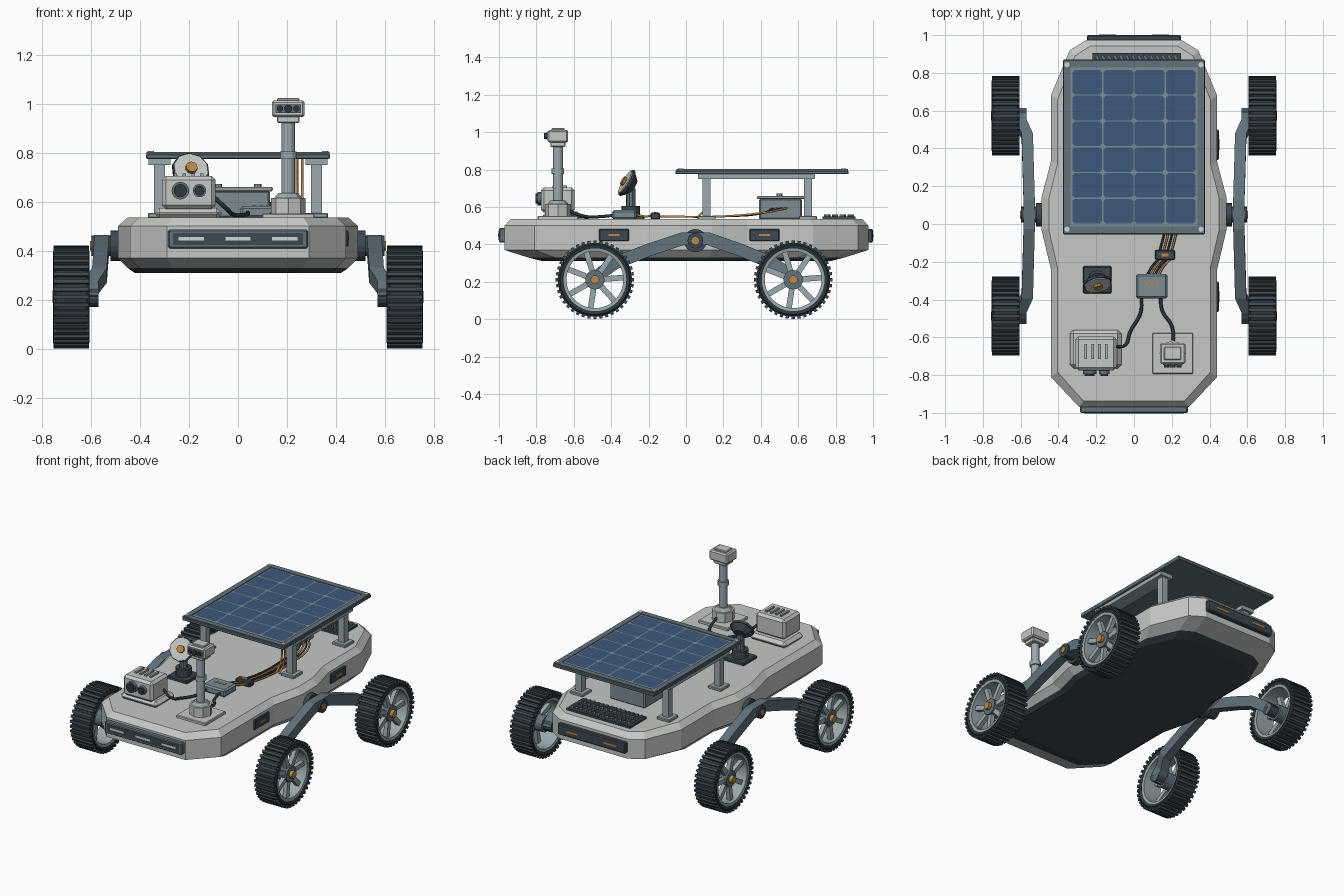
import bpy, bmesh
from math import sin, cos, pi
from mathutils import Vector, Matrix

cube = bpy.data.objects.get("Cube")
if cube:
    bpy.data.objects.remove(cube, do_unlink=True)


def material(name, r, g, b):
    m = bpy.data.materials.new(name)
    m.use_nodes = True
    m.diffuse_color = (r, g, b, 1)
    m.node_tree.nodes["Principled BSDF"].inputs["Base Color"].default_value = (r, g, b, 1)
    return m


HULL = material("hull grey", .56, .58, .55)
SLATE = material("slate", .12, .17, .20)
PALE = material("pale steel", .33, .40, .42)
STEEL = material("blue steel", .20, .27, .30)
DARK = material("dark rubber", .026, .038, .046)
NAVY = material("charcoal blue", .045, .065, .08)
BLUE = material("cell blue", .047, .10, .20)
ORANGE = material("orange", .50, .25, .06)
LAMP = material("lamp white", .62, .68, .66)


def finish(bm, name, *mats):
    bmesh.ops.recalc_face_normals(bm, faces=bm.faces)
    mesh = bpy.data.meshes.new(name)
    bm.to_mesh(mesh)
    bm.free()
    for m in mats:
        mesh.materials.append(m)
    ob = bpy.data.objects.new(name, mesh)
    bpy.context.collection.objects.link(ob)
    return ob


def add_box(bm, center, size, rot=Matrix()):
    mat = Matrix.Translation(center) @ rot @ Matrix.Diagonal((*size, 1))
    return bmesh.ops.create_cube(bm, size=1, matrix=mat)["verts"]


def box(name, mat, x, y, z, bevel=0):
    """Box from (low, high) ranges on each axis."""
    bm = bmesh.new()
    spans = (x, y, z)
    add_box(bm, [(a + b) / 2 for a, b in spans], [b - a for a, b in spans])
    if bevel:
        bmesh.ops.bevel(bm, geom=bm.edges[:], offset=bevel, segments=1, affect='EDGES')
    return finish(bm, name, mat)


def cyl(name, mat, start, end, r, r2=None, seg=20):
    a, b = Vector(start), Vector(end)
    rot = (b - a).to_track_quat('Z', 'Y').to_matrix().to_4x4()
    bm = bmesh.new()
    bmesh.ops.create_cone(bm, cap_ends=True, segments=seg, radius1=r,
                          radius2=r if r2 is None else r2, depth=(b - a).length,
                          matrix=Matrix.Translation((a + b) / 2) @ rot)
    return finish(bm, name, mat)


def skin(bm, rings, closed=False):
    """Bridge equal rings of vertices; cap the ends or close the loop."""
    n = len(rings[0])
    pairs = list(zip(rings, rings[1:])) + ([(rings[-1], rings[0])] if closed else [])
    for a, b in pairs:
        for i in range(n):
            j = (i + 1) % n
            bm.faces.new((a[i], a[j], b[j], b[i]))
    if not closed:
        bm.faces.new(rings[0])
        bm.faces.new(rings[-1])


def cable(name, mat, points, r=.009):
    c = bpy.data.curves.new(name, 'CURVE')
    c.dimensions = '3D'
    c.bevel_depth, c.bevel_resolution, c.resolution_u = r, 1, 6
    s = c.splines.new('BEZIER')
    s.bezier_points.add(len(points) - 1)
    for p, co in zip(s.bezier_points, points):
        p.co = co
        p.handle_left_type = p.handle_right_type = 'AUTO'
    c.materials.append(mat)
    bpy.context.collection.objects.link(bpy.data.objects.new(name, c))


# Hull: one outline stacked at several heights, dark belly
half = [(.29, -.97), (.44, -.81), (.44, -.24), (.49, -.03), (.49, .14),
        (.44, .33), (.44, .68), (.34, .92), (.25, .975)]
outline = half + [(-x, y) for x, y in reversed(half)]
bm = bmesh.new()
levels = [(.31, .86, .79), (.33, .92, .87), (.37, 1, 1), (.50, 1, 1), (.535, .92, .967)]
skin(bm, [[bm.verts.new((x * sx, y * sy, z)) for x, y in outline] for z, sx, sy in levels])
for f in bm.faces:
    f.material_index = int(f.calc_center_median().z < .325)
finish(bm, "hull", HULL, NAVY)

# Light bars on the ends and the left side
box("front_light_bar", SLATE, (-.285, .285), (-1, -.96), (.41, .487), .006)
box("front_light_panel", NAVY, (-.265, .265), (-1.002, -.99), (.424, .473))
box("rear_light_bar", NAVY, (-.25, .25), (.96, 1), (.41, .482), .006)
for x in (-.19, 0, .19):
    box("front_lamp", LAMP, (x - .052, x + .052), (-1.004, -.99), (.442, .455))
for x in (-.14, .14):
    box("rear_lamp", ORANGE, (x - .045, x + .045), (.99, 1.003), (.44, .452))
for y in (-.385, .42):
    box("side_light", NAVY, (.42, .45), (y - .08, y + .08), (.417, .483), .005)
    box("side_lamp", ORANGE, (.44, .453), (y - .03, y + .03), (.444, .456))

# Solar panel with chamfered cells
box("panel_frame", SLATE, (-.375, .375), (-.055, .87), (.775, .795), .004)
box("panel_backing", STEEL, (-.34, .34), (-.015, .83), (.79, .797))
for x in (-.355, .355):
    box("panel_rim_side", SLATE, (x - .018, x + .018), (-.05, .865), (.79, .802))
    for y in (-.028, .843):
        cyl("panel_bolt", LAMP, (x, y, .80), (x, y, .807), .014, seg=10)
for y in (-.032, .847):
    box("panel_rim_end", SLATE, (-.37, .37), (y - .018, y + .018), (.79, .802))
bm = bmesh.new()
for i in range(4):
    for j in range(6):
        cx, cy, w, h, c = -.2475 + i * .165, .068 + j * .1365, .079, .065, .012
        corners = [(w, c - h), (w, h - c), (w - c, h), (c - w, h),
                   (-w, h - c), (-w, c - h), (c - w, -h), (w - c, -h)]
        bm.faces.new([bm.verts.new((cx + a, cy + b, .80)) for a, b in corners])
finish(bm, "solar_cells", BLUE)
for x in (-.32, .32):
    box("panel_rail", PALE, (x - .045, x + .045), (.065, .69), (.75, .777))
    for y in (.11, .652):
        box("panel_leg", PALE, (x - .022, x + .022), (y - .022, y + .022), (.54, .755))
        box("leg_foot", PALE, (x - .048, x + .048), (y - .048, y + .048), (.533, .553), .004)

# Battery box and rear vent
box("battery_box", STEEL, (-.13, .13), (.39, .62), (.533, .645), .008)
box("battery_lid", HULL, (-.142, .142), (.38, .63), (.642, .66), .005)
for x in (-.08, .08):
    cyl("battery_knob", PALE, (x, .5, .655), (x, .5, .672), .015, seg=8)
box("vent_base", NAVY, (-.22, .25), (.73, .905), (.53, .548))
bm = bmesh.new()
for i in range(14):
    for j in range(4):
        add_box(bm, (-.195 + i * .032, .755 + j * .042, .552), (.016, .03, .014),
                Matrix.Rotation(.5 if j % 2 else -.5, 4, 'Z'))
finish(bm, "vent_slats", SLATE)

# Camera mast
mx, my = .205, -.685
box("mast_plate", HULL, (mx - .108, mx + .108), (my - .108, my + .108), (.53, .552), .004)
cyl("mast_base", HULL, (mx, my, .55), (mx, my, .615), .07, seg=8)
cyl("mast_base_cap", PALE, (mx, my, .612), (mx, my, .635), .06, .04, 8)
cyl("mast_pole", PALE, (mx, my, .62), (mx, my, .94), .027, seg=12)
cyl("mast_collar", PALE, (mx, my, .775), (mx, my, .805), .034, seg=12)
box("mast_bracket", HULL, (mx - .046, mx + .046), (my - .04, my + .04), (.922, .952), .004)
box("mast_head", HULL, (mx - .067, mx + .067), (my - .055, my + .055), (.945, 1.012), .008)
box("mast_head_cap", HULL, (mx - .045, mx + .045), (my - .035, my + .035), (1.0, 1.022), .004)
box("mast_face", SLATE, (mx - .052, mx + .052), (my - .062, my - .05), (.962, .997))
for dx, r in ((-.034, .013), (0, .016), (.034, .013)):
    cyl("mast_lens", DARK, (mx + dx, my - .05, .98), (mx + dx, my - .075, .98), r, seg=12)

# Instrument box
box("instrument_plate", HULL, (-.34, -.067), (-.765, -.56), (.53, .575), .02)
box("instrument_body", HULL, (-.31, -.092), (-.775, -.595), (.57, .705), .016)
for x, r in ((-.235, .036), (-.157, .027)):
    cyl("instrument_lens_ring", SLATE, (x, -.76, .645), (x, -.795, .645), r, seg=16)
    cyl("instrument_lens", DARK, (x, -.78, .645), (x, -.805, .645), r * .75, seg=16)
for i in range(4):
    x = -.255 + i * .036
    box("instrument_fin", PALE, (x - .007, x + .007), (-.715, -.635), (.70, .716))

# Tilting dish on a pedestal
dx, dy = -.195, -.295
box("dish_foot", NAVY, (dx - .075, dx + .075), (dy - .072, dy + .072), (.53, .555), .006)
cyl("dish_pedestal", NAVY, (dx, dy, .55), (dx, dy, .605), .05, seg=12)
cyl("dish_stem", SLATE, (dx, dy, .60), (dx, dy, .70), .026, seg=10)
center, aim = Vector((dx, dy - .015, .725)), Vector((.18, -.85, .5)).normalized()
cyl("dish_back", NAVY, center - aim * .035, center, .04, .075, 10)
cyl("dish_rim", NAVY, center, center + aim * .014, .078, seg=10)
cyl("dish_face", HULL, center + aim * .012, center + aim * .02, .072, seg=10)
cyl("dish_hub", ORANGE, center + aim * .015, center + aim * .036, .024, seg=10)

# Electronics and wiring
box("electronics_box", STEEL, (.01, .178), (-.395, -.265), (.533, .583), .01)
for x in (.065, .094, .123):
    box("status_light", ORANGE, (x - .007, x + .007), (-.33, -.308), (.58, .586))
box("connector", NAVY, (.11, .218), (-.19, -.138), (.533, .57), .006)
box("connector_mark", ORANGE, (.145, .183), (-.172, -.157), (.567, .573))
for i in range(4):
    x, col = .135 + i * .021, (ORANGE if i % 2 else DARK)
    cable("power_wire", col, [(x, -.15, .55), (x + .03, -.02, .548), (x + .04, .2, .55),
                              (x + .03, .42, .57), (.12, .47 + i * .025, .595)], .006)
    cable("link_wire", col, [(.07 + i * .02, -.27, .56), (.1 + i * .02, -.22, .55), (x, -.18, .553)], .006)
for x in (.24, .262):
    cable("panel_wire", ORANGE, [(x, .06, .545), (x, .11, .6), (x, .11, .775)], .006)
cable("instrument_cable", DARK, [(.04, -.39, .555), (.035, -.47, .548), (-.02, -.57, .548),
                                 (-.045, -.64, .57), (-.1, -.65, .62)])
cable("mast_cable", DARK, [(.14, -.39, .555), (.15, -.46, .548), (.2, -.54, .55), (.21, -.63, .58)])


# Wheels
def wheel_ring(name, mat, c, profile, seg=48):
    bm = bmesh.new()
    skin(bm, [[bm.verts.new((c.x + o, c.y + r * cos(t), c.z + r * sin(t))) for r, o in profile]
              for t in (2 * pi * k / seg for k in range(seg))], closed=True)
    return finish(bm, name, mat)


def radial_boxes(name, mat, c, count, r, size, offset=0, phase=0):
    bm = bmesh.new()
    for k in range(count):
        rot = Matrix.Rotation(phase + 2 * pi * k / count, 4, 'X')
        add_box(bm, c + rot @ Vector((offset, 0, r)), size, rot)
    return finish(bm, name, mat)


def wheel(c, s):
    wheel_ring("tire", DARK, c, [(.168, -.07), (.186, -.075), (.198, -.062),
                                 (.198, .062), (.186, .075), (.168, .07)])
    radial_boxes("tire_treads", NAVY, c, 40, .201, (.146, .017, .018))
    wheel_ring("rim", PALE, c, [(.152, -.066), (.172, -.07), (.172, .07), (.152, .066)])
    radial_boxes("spokes", PALE, c, 7, .1, (.028, .03, .12), .03 * s, .3)
    out = Vector((s, 0, 0))
    cyl("wheel_hub", SLATE, c - out * .05, c + out * .055, .052, seg=16)
    cyl("wheel_cap", ORANGE, c + out * .05, c + out * .077, .024, seg=12)


# Rocker arms swept with a rectangular section
arm = [(.60, -.505, .195), (.60, -.45, .25), (.565, -.38, .30), (.56, -.2, .37), (.555, -.02, .43),
       (.555, .12, .43), (.56, .29, .37), (.565, .465, .30), (.60, .535, .25), (.60, .59, .195)]
for s in (1, -1):
    pts = [Vector((s * x, y, z)) for x, y, z in arm]
    bm = bmesh.new()
    rings = []
    for i, p in enumerate(pts):
        t = pts[min(i + 1, len(pts) - 1)] - pts[max(i - 1, 0)]
        n = Vector((0, -t.z, t.y)).normalized() * .034
        w = Vector((.03, 0, 0))
        rings.append([bm.verts.new(q) for q in (p + w + n, p - w + n, p - w - n, p + w - n)])
    skin(bm, rings)
    finish(bm, "rocker_arm", SLATE)
    cyl("pivot_flange", NAVY, (s * .47, .05, .42), (s * .52, .05, .42), .062, seg=16)
    cyl("pivot_hub", NAVY, (s * .5, .05, .42), (s * .597, .05, .42), .042, seg=16)
    cyl("pivot_cap", ORANGE, (s * .59, .05, .42), (s * .603, .05, .42), .02, seg=12)
    for y in (-.487, .573):
        wheel(Vector((s * .68, y, .211)), s)
        cyl("axle", NAVY, (s * .57, y, .211), (s * .65, y, .211), .038, seg=14)
